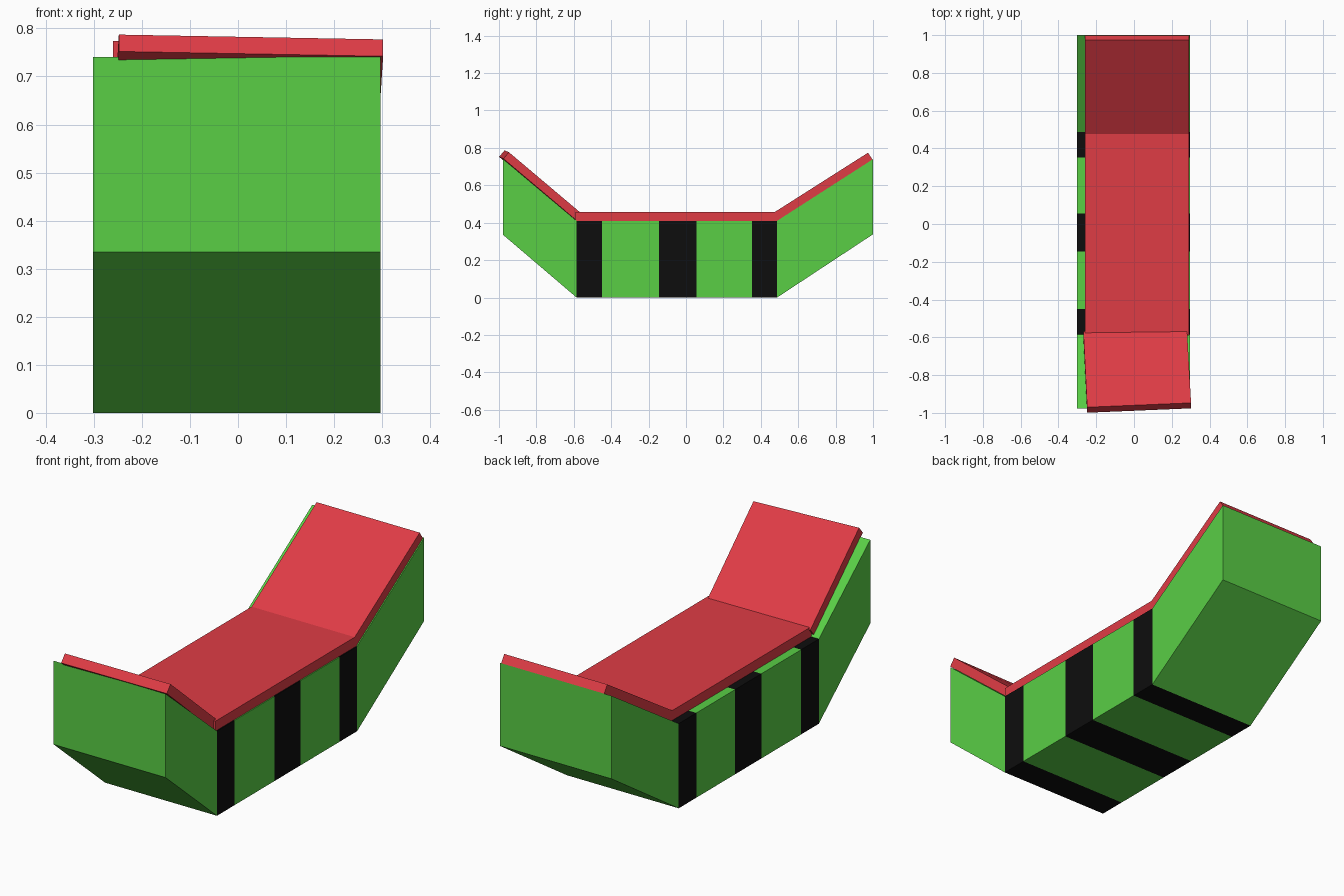
import bpy, bmesh
from mathutils import Vector

if "Cube" in bpy.data.objects:
    bpy.data.objects.remove(bpy.data.objects["Cube"])


def material(name, rgb):
    m = bpy.data.materials.new(name)
    m.diffuse_color = (*rgb, 1)
    m.use_nodes = True
    m.node_tree.nodes["Principled BSDF"].inputs["Base Color"].default_value = m.diffuse_color
    return m


GREEN = material("green", (0.10, 0.62, 0.06))
RED = material("red", (0.74, 0.045, 0.06))
BLACK = material("black", (0.004, 0.004, 0.004))


def sweep(name, points, offset, mat):
    """Solid made by extruding one flat polygon along an offset."""
    bm = bmesh.new()
    face = bm.faces.new([bm.verts.new(p) for p in points])
    new = bmesh.ops.extrude_face_region(bm, geom=[face], use_keep_orig=True)["geom"]
    bmesh.ops.translate(bm, vec=Vector(offset),
                        verts=[v for v in new if isinstance(v, bmesh.types.BMVert)])
    bmesh.ops.recalc_face_normals(bm, faces=bm.faces)
    mesh = bpy.data.meshes.new(name)
    bm.to_mesh(mesh)
    bm.free()
    mesh.materials.append(mat)
    ob = bpy.data.objects.new(name, mesh)
    bpy.context.collection.objects.link(ob)
    return ob


def side_profile(name, yz, x0, x1, mat):
    return sweep(name, [(x0, y, z) for y, z in yz], (x1 - x0, 0, 0), mat)


X0, X1, TOP = -0.302, 0.297, 0.41
Y_FRONT, Y_BACK = -0.585, 0.487

# Raised end blocks
side_profile("front_end", [(-0.978, 0.335), (Y_FRONT, 0), (Y_FRONT, TOP), (-0.978, 0.74)],
             X0, X1, GREEN)
side_profile("back_end", [(Y_BACK, 0), (1.0, 0.338), (1.0, 0.74), (Y_BACK, TOP)],
             X0, X1, GREEN)

# Middle section: alternating black bands and green blocks
cuts = [Y_FRONT, -0.45, -0.145, 0.055, 0.352, Y_BACK]
for i, (a, b) in enumerate(zip(cuts, cuts[1:])):
    black = i % 2 == 0
    side_profile(f"{'band' if black else 'middle_block'}_{i // 2 + 1}",
                 [(a, 0), (b, 0), (b, TOP), (a, TOP)],
                 X0, X1, BLACK if black else GREEN)

# Flat middle board and sloping back board
side_profile("middle_board", [(-0.59, TOP), (Y_BACK, TOP), (0.482, 0.458), (-0.59, 0.458)],
             -0.26, 0.292, RED)
side_profile("back_board", [(Y_BACK, TOP), (0.998, 0.737), (0.973, 0.774), (0.476, 0.458)],
             -0.26, 0.292, RED)

# Front board, turned slightly askew
front = [(-0.268, -0.597, 0.416), (0.28, -0.577, 0.405),
         (0.302, -0.976, 0.742), (-0.248, -0.999, 0.752)]
sweep("front_board", front, (0.0, 0.029, 0.035), RED)
